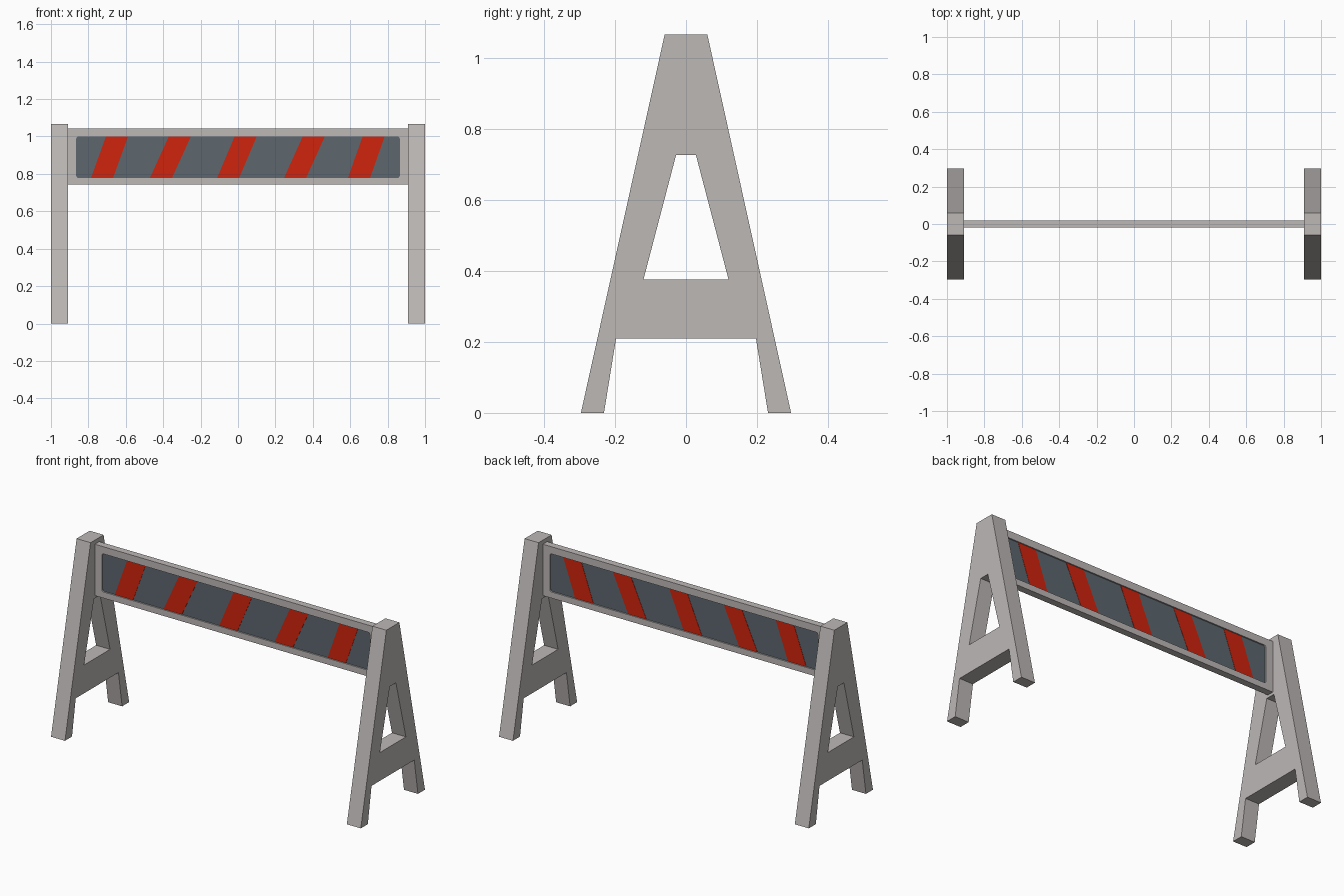
import bpy, math
from mathutils import Matrix

if "Cube" in bpy.data.objects:
    bpy.data.objects.remove(bpy.data.objects["Cube"])


def material(name, rgb):
    m = bpy.data.materials.new(name)
    m.diffuse_color = (*rgb, 1)
    m.use_nodes = True
    m.node_tree.nodes["Principled BSDF"].inputs["Base Color"].default_value = m.diffuse_color
    return m


GREY = material("warm_grey", (0.51, 0.48, 0.47))
SLATE = material("slate_panel", (0.11, 0.135, 0.155))
RED = material("warning_red", (0.63, 0.017, 0.004))

SIDE = Matrix(((0, 0, 1), (1, 0, 0), (0, 1, 0))).to_4x4()    # profile in y-z, depth along x
FRONT = Matrix(((1, 0, 0), (0, 0, -1), (0, 1, 0))).to_4x4()  # profile in x-z, depth along y


def plate(name, loops, depth, axes, offset, mat):
    """Extrude closed outlines (extra loops are holes) into a solid mesh."""
    cu = bpy.data.curves.new(name, 'CURVE')
    cu.dimensions = '2D'
    cu.fill_mode = 'BOTH'
    cu.extrude = depth / 2
    for pts in loops:
        s = cu.splines.new('POLY')
        s.points.add(len(pts) - 1)
        for p, (a, b) in zip(s.points, pts):
            p.co = (a, b, 0, 1)
        s.use_cyclic_u = True
    tmp = bpy.data.objects.new(name + "_outline", cu)
    bpy.context.collection.objects.link(tmp)
    bpy.context.view_layer.update()
    dg = bpy.context.evaluated_depsgraph_get()
    me = bpy.data.meshes.new_from_object(tmp.evaluated_get(dg))
    bpy.data.objects.remove(tmp)
    me.transform(Matrix.Translation(offset) @ axes)
    me.materials.clear()
    me.materials.append(mat)
    for p in me.polygons:
        p.use_smooth = False
    ob = bpy.data.objects.new(name, me)
    bpy.context.collection.objects.link(ob)
    return ob


def rounded_rect(x, z0, z1, r, n=4):
    pts = []
    for i, (cx, cz) in enumerate([(x - r, z1 - r), (r - x, z1 - r), (r - x, z0 + r), (x - r, z0 + r)]):
        for k in range(n + 1):
            a = math.pi / 2 * (i + k / n)
            pts.append((cx + r * math.cos(a), cz + r * math.sin(a)))
    return pts


def mirrored(half):
    return half + [(-a, b) for a, b in reversed(half)]


# A-shaped end stands
outer = mirrored([(0.197, 0.21), (0.231, 0), (0.296, 0), (0.06, 1.066)])
hole = mirrored([(0.12, 0.375), (0.028, 0.726)])
for side, label in ((-1, "left"), (1, "right")):
    plate(label + "_stand", [outer, hole], 0.09, SIDE, (side * 0.955, 0, 0), GREY)

# Rim around the board
Z0, Z1 = 0.778, 1.0
rim = [(-0.912, 0.742), (0.912, 0.742), (0.912, 1.042), (-0.912, 1.042)]
plate("board_rim", [rim, rounded_rect(0.865, Z0, Z1, 0.012)], 0.04, FRONT, (0, 0, 0), GREY)

# Recessed panel
plate("board_panel", [rounded_rect(0.867, Z0 - 0.002, Z1 + 0.002, 0.012)], 0.024, FRONT, (0, 0, 0), SLATE)

# Slanted stripes on both faces: bottom-left x, top-left x
stripes = [(-0.786, -0.706), (-0.471, -0.370), (-0.112, -0.018), (0.246, 0.346), (0.588, 0.666)]
W = 0.118
for i, (b, t) in enumerate(stripes):
    shape = [(b, Z0), (b + W, Z0), (t + W, Z1), (t, Z1)]
    for y, label in ((-0.0125, "front"), (0.0125, "back")):
        plate(f"{label}_stripe_{i + 1}", [shape], 0.002, FRONT, (0, y, 0), RED)
